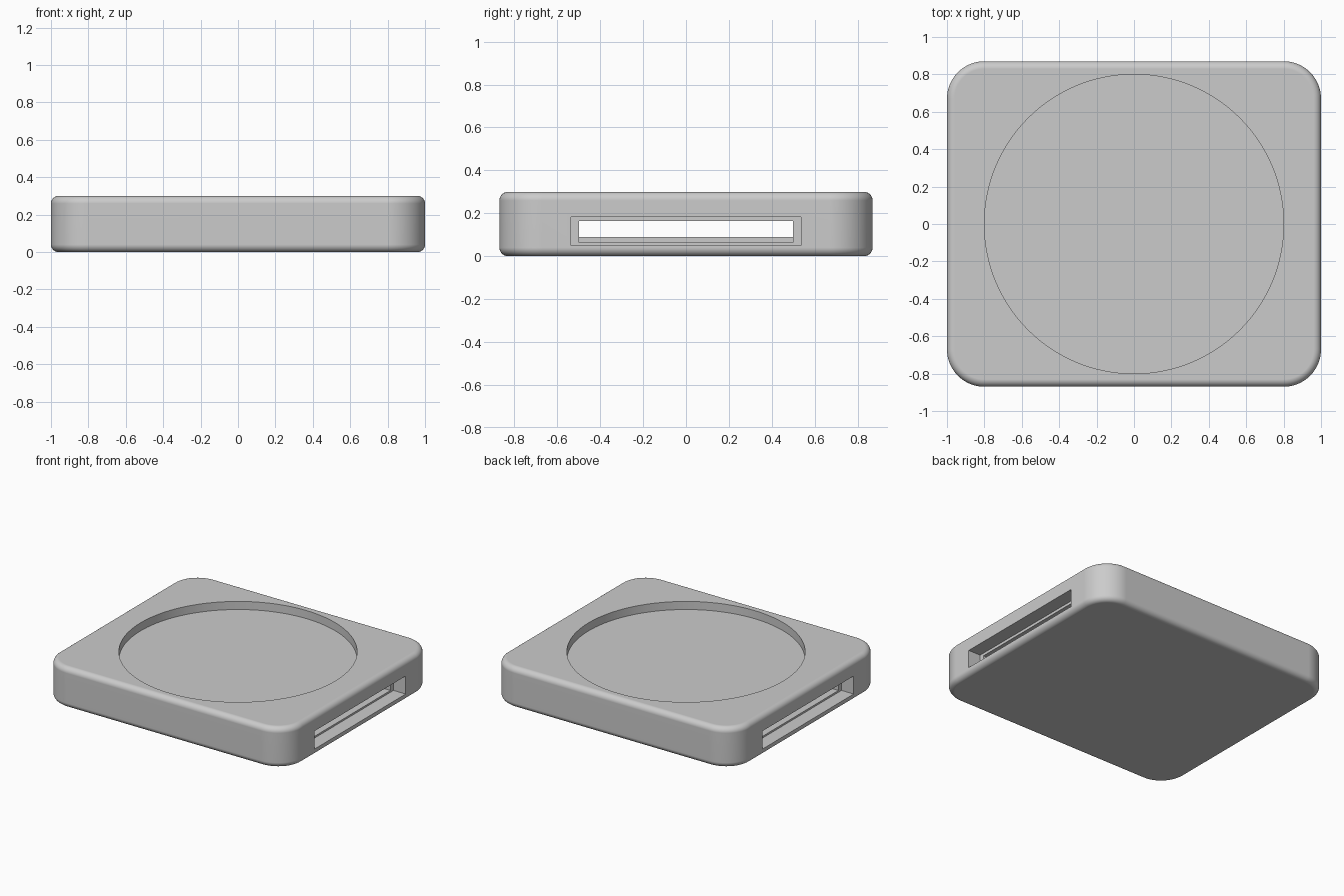
import bpy
import bmesh

cube = bpy.data.objects.get("Cube")
if cube:
    bpy.data.objects.remove(cube, do_unlink=True)

WIDTH, DEPTH, HEIGHT = 2.0, 1.74, 0.3

grey = bpy.data.materials.new("plain grey")
grey.use_nodes = True
colour = (0.6, 0.6, 0.6, 1)
grey.diffuse_color = colour
grey.node_tree.nodes["Principled BSDF"].inputs["Base Color"].default_value = colour


def make_object(name, bm):
    bmesh.ops.recalc_face_normals(bm, faces=bm.faces)
    mesh = bpy.data.meshes.new(name)
    bm.to_mesh(mesh)
    bm.free()
    obj = bpy.data.objects.new(name, mesh)
    bpy.context.collection.objects.link(obj)
    mesh.materials.append(grey)
    return obj


def box_mesh(x, y, z):
    """Box from (low, high) ranges on each axis."""
    bm = bmesh.new()
    bmesh.ops.create_cube(bm, size=1)
    for v in bm.verts:
        for i, (low, high) in enumerate((x, y, z)):
            v.co[i] = low if v.co[i] < 0 else high
    return bm


def cut(target, cutter):
    mod = target.modifiers.new("cut", 'BOOLEAN')
    mod.operation = 'DIFFERENCE'
    mod.solver = 'EXACT'
    mod.object = cutter
    bpy.context.view_layer.objects.active = target
    bpy.ops.object.modifier_apply(modifier=mod.name)
    bpy.data.objects.remove(cutter, do_unlink=True)


# Body: block with wide round corners and softened top and bottom edges
bm = box_mesh((-WIDTH / 2, WIDTH / 2), (-DEPTH / 2, DEPTH / 2), (0, HEIGHT))
uprights = [e for e in bm.edges if abs(e.verts[0].co.z - e.verts[1].co.z) > 0.1]
bmesh.ops.bevel(bm, geom=uprights, offset=0.2, segments=16, profile=0.5, affect='EDGES')
rims = [e for e in bm.edges if abs(e.verts[0].co.z - e.verts[1].co.z) < 0.01]
bmesh.ops.bevel(bm, geom=rims, offset=0.04, segments=6, profile=0.5, affect='EDGES')
body = make_object("body", bm)

# Round pocket in the top
bm = bmesh.new()
bmesh.ops.create_cone(bm, cap_ends=True, segments=128, radius1=0.8, radius2=0.8, depth=0.2)
bmesh.ops.translate(bm, verts=bm.verts, vec=(0, 0, 0.34))
cut(body, make_object("pocket_cutter", bm))

# Slot through the body from side to side, with a wider mouth at each end
cut(body, make_object("slot_cutter", box_mesh((-1.2, 1.2), (-0.5, 0.5), (0.063, 0.163))))
for inner, outer in ((0.9, 1.2), (-1.2, -0.9)):
    cut(body, make_object("mouth_cutter", box_mesh((inner, outer), (-0.535, 0.535), (0.05, 0.183))))

# Raised floor inside the slot
make_object("slot_floor", box_mesh((-0.8, 0.8), (-0.51, 0.51), (0.055, 0.09)))

# Smooth shading with crisp cut edges
bpy.ops.object.select_all(action='DESELECT')
body.select_set(True)
bpy.context.view_layer.objects.active = body
bpy.ops.object.shade_smooth_by_angle(angle=0.6)
weighted = body.modifiers.new("weighted normals", 'WEIGHTED_NORMAL')
weighted.keep_sharp = True
